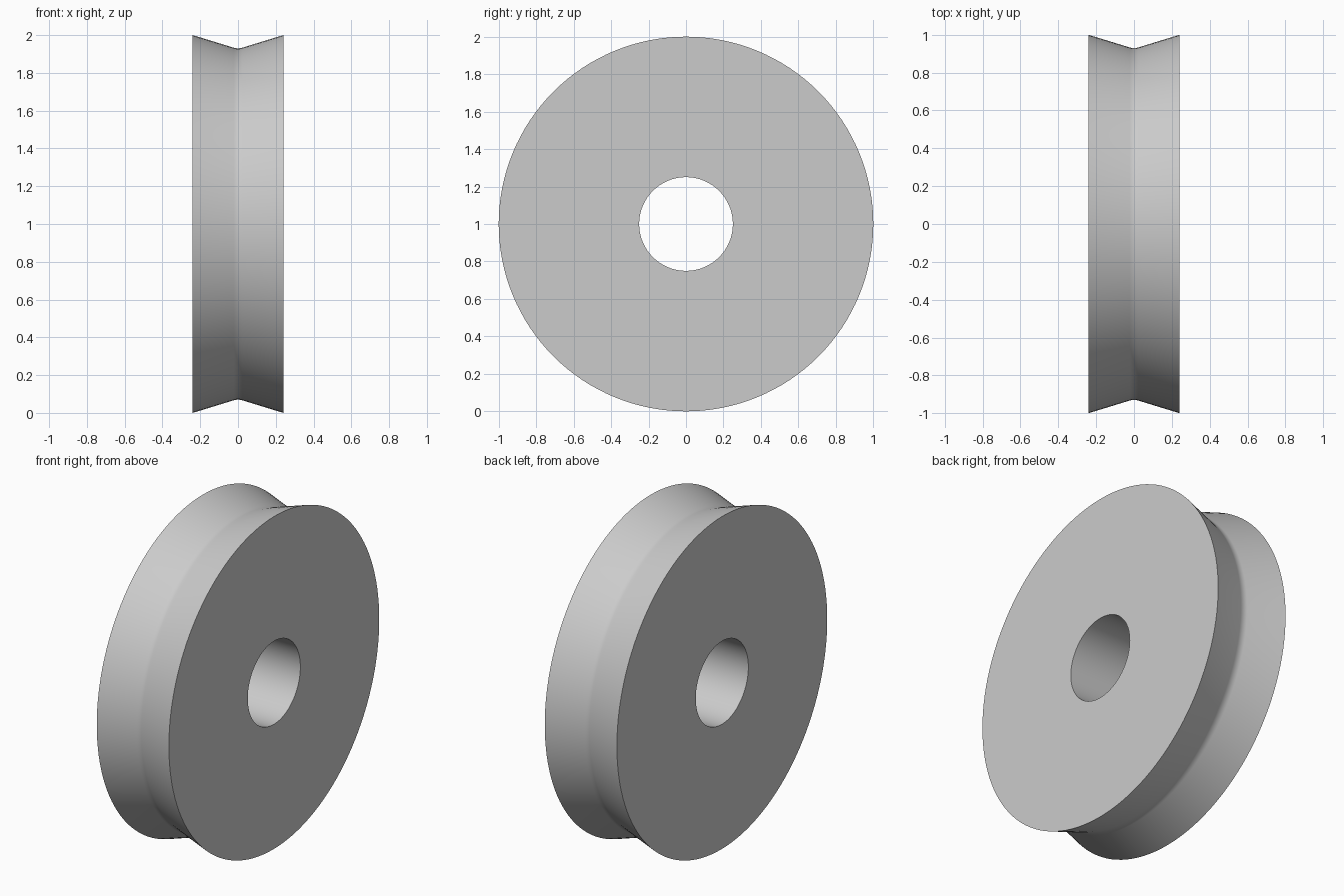
import bpy, bmesh, math
from mathutils import Matrix, Vector

cube = bpy.data.objects.get("Cube")
if cube:
    bpy.data.objects.remove(cube, do_unlink=True)

HALF_WIDTH, RIM, GROOVE, BORE = 0.24, 1.0, 0.93, 0.25
STEPS = 128

# Plain grey metal
grey = bpy.data.materials.new("grey_metal")
grey.use_nodes = True
colour = (0.6, 0.6, 0.6, 1)
grey.diffuse_color = colour
grey.node_tree.nodes["Principled BSDF"].inputs["Base Color"].default_value = colour

# Half profile of the V groove with a small rounded bottom
slope = math.atan2(RIM - GROOVE, HALF_WIDTH)
fillet = 0.08
half = [(HALF_WIDTH, RIM)]
for i in (3, 2, 1):
    a = slope * i / 3
    half.append((fillet * math.sin(a), GROOVE + fillet * (1 - math.cos(a))))
tread = half + [(0, GROOVE)] + [(-x, r) for x, r in reversed(half)]
profile = tread + [(-HALF_WIDTH, BORE), (HALF_WIDTH, BORE)]

# Spin the closed profile about the x axle
bm = bmesh.new()
verts = [bm.verts.new((x, 0, r)) for x, r in profile]
edges = [bm.edges.new((verts[i - 1], v)) for i, v in enumerate(verts)]
bmesh.ops.spin(bm, geom=verts + edges, cent=(0, 0, 0), axis=(1, 0, 0),
               angle=math.tau, steps=STEPS, use_merge=True)
bmesh.ops.remove_doubles(bm, verts=bm.verts, dist=1e-5)
bmesh.ops.recalc_face_normals(bm, faces=bm.faces)
bmesh.ops.transform(bm, matrix=Matrix.Translation(Vector((0, 0, RIM))), verts=bm.verts)

mesh = bpy.data.meshes.new("grooved_wheel")
bm.to_mesh(mesh)
bm.free()
mesh.materials.append(grey)
wheel = bpy.data.objects.new("grooved_wheel", mesh)
bpy.context.collection.objects.link(wheel)

# Smooth tread and bore, crisp rims
bpy.ops.object.select_all(action='DESELECT')
wheel.select_set(True)
bpy.context.view_layer.objects.active = wheel
bpy.ops.object.shade_smooth_by_angle(angle=math.radians(30))
